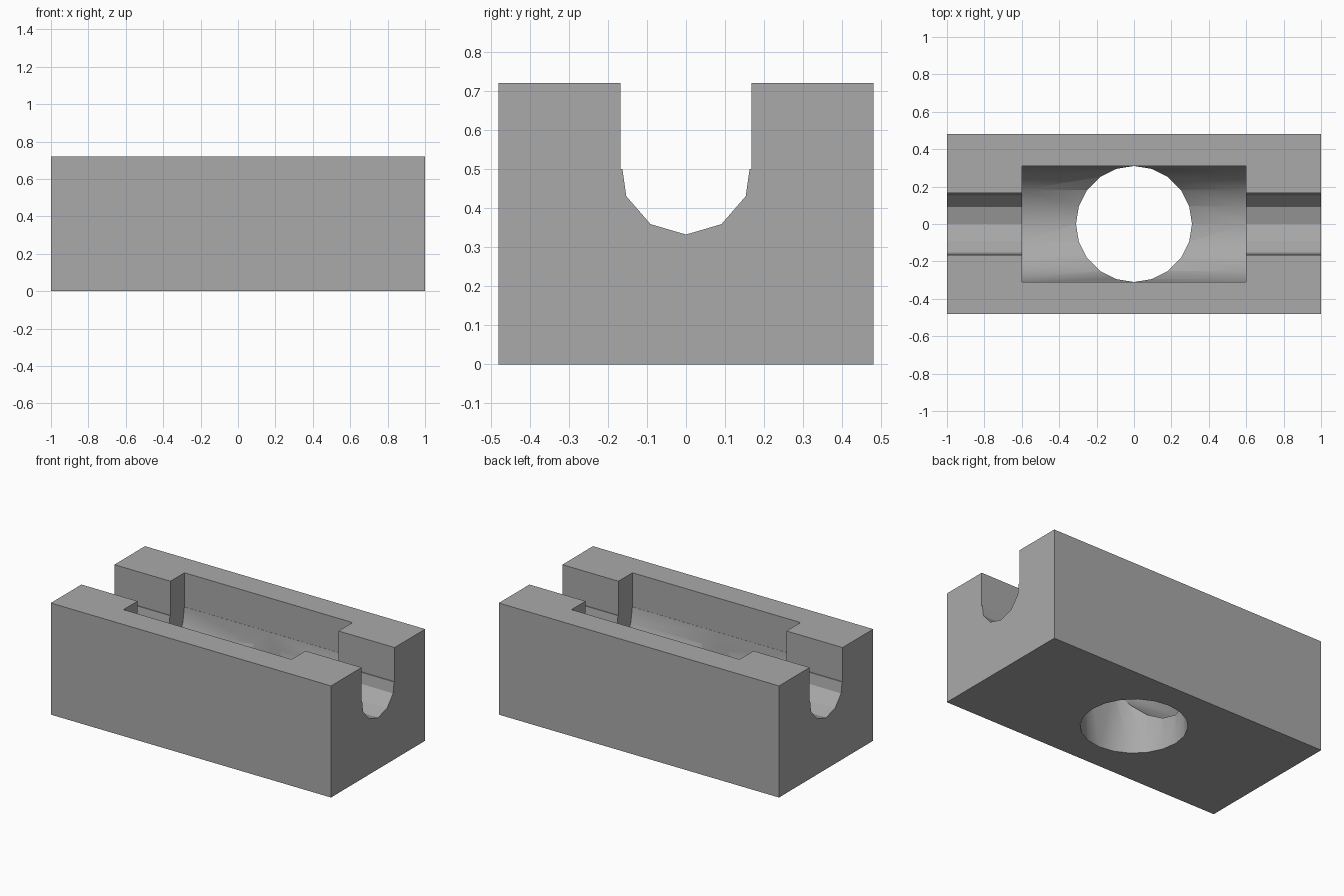
import bpy
import math
from mathutils import Matrix

if "Cube" in bpy.data.objects:
    bpy.data.objects.remove(bpy.data.objects["Cube"], do_unlink=True)

AXIS_Z = 0.5      # height of the channel axis
TOP = 0.72

grey = bpy.data.materials.new("plain_grey")
grey.use_nodes = True
colour = (0.4, 0.4, 0.4, 1)
grey.diffuse_color = colour
grey.node_tree.nodes["Principled BSDF"].inputs["Base Color"].default_value = colour


def box(name, size, centre):
    bpy.ops.mesh.primitive_cube_add(size=1, location=centre)
    ob = bpy.context.object
    ob.name = name
    ob.data.transform(Matrix.Diagonal((*size, 1)))
    ob.data.materials.append(grey)
    return ob


def cylinder(name, sides, radius, depth, centre, turn):
    bpy.ops.mesh.primitive_cylinder_add(vertices=sides, radius=radius, depth=depth, location=centre)
    ob = bpy.context.object
    ob.name = name
    ob.data.transform(turn)
    ob.data.materials.append(grey)
    return ob


def cut(target, cutter):
    mod = target.modifiers.new(cutter.name, 'BOOLEAN')
    mod.operation = 'DIFFERENCE'
    mod.solver = 'EXACT'
    mod.object = cutter
    bpy.context.view_layer.objects.active = target
    bpy.ops.object.modifier_apply(modifier=mod.name)
    bpy.data.objects.remove(cutter, do_unlink=True)


# Cylinder lying along x with one corner pointing straight down
lying = Matrix.Rotation(math.pi / 2, 4, 'Z') @ Matrix.Rotation(-math.pi / 2, 4, 'X')
probe = lying.to_3x3() @ Matrix.Identity(3).col[1]
if probe.z > 0:
    lying = Matrix.Rotation(math.pi, 4, 'X') @ lying

block = box("block", (2, 0.96, TOP), (0, 0, TOP / 2))

# Narrow channel along the full length, then the wide pocket in the middle
for name, length, sides, radius, slot in (("narrow", 2.4, 11, 0.168, 0.168),
                                          ("wide", 1.2, 20, 0.31, 0.311)):
    cut(block, cylinder(name + "_round", sides, radius, length, (0, 0, AXIS_Z), lying))
    cut(block, box(name + "_slot", (length, slot * 2, 0.5), (0, 0, AXIS_Z + 0.25)))

# Round hole through the floor
cut(block, cylinder("floor_hole", 20, 0.31, 1, (0, 0, 0), Matrix.Identity(4)))

bpy.ops.object.select_all(action='DESELECT')
block.select_set(True)
bpy.context.view_layer.objects.active = block
bpy.ops.object.shade_smooth_by_angle(angle=math.radians(30))
